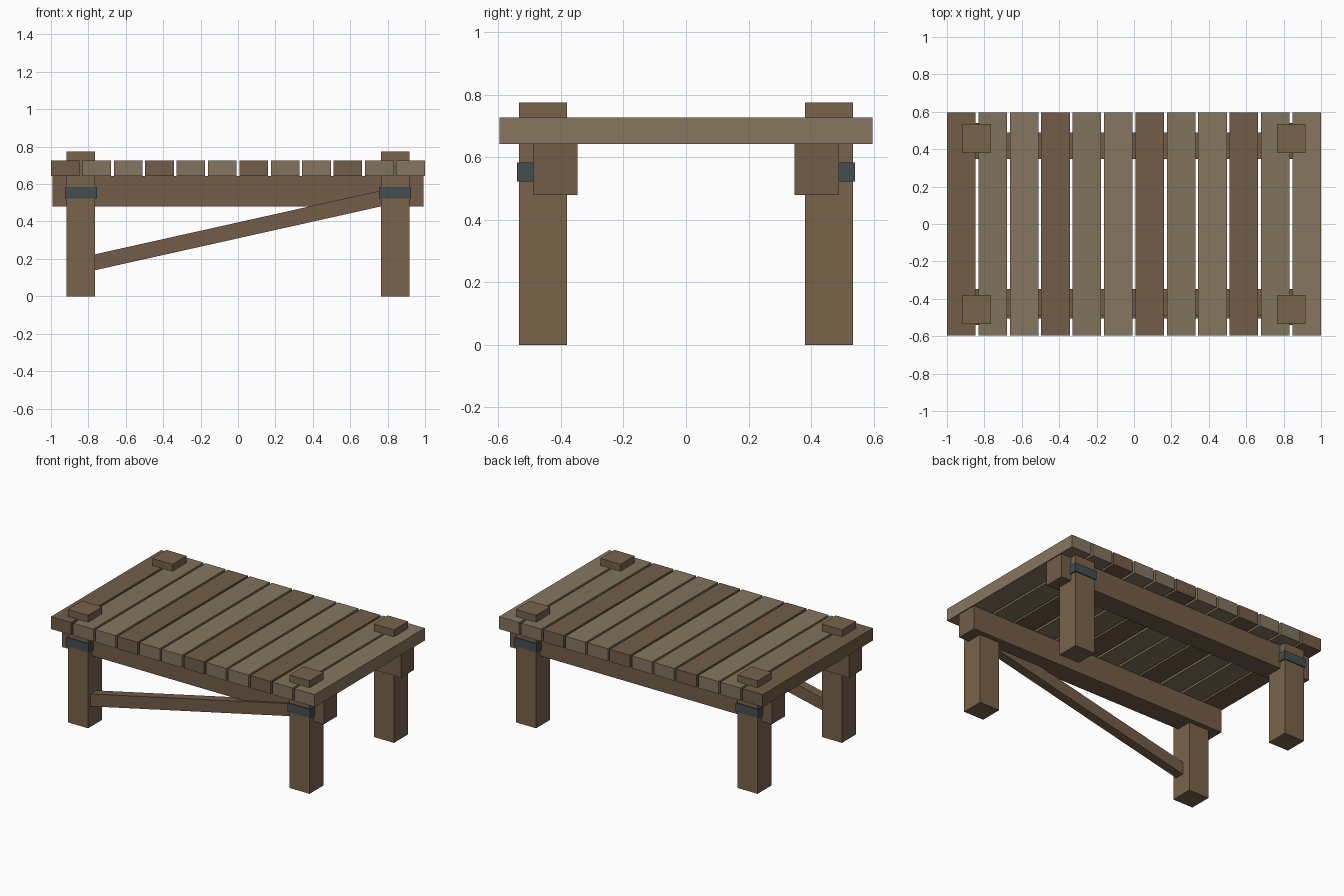
import bpy, bmesh
from math import atan2

if "Cube" in bpy.data.objects:
    bpy.data.objects.remove(bpy.data.objects["Cube"])


def material(name, rgb):
    m = bpy.data.materials.new(name)
    m.diffuse_color = (*rgb, 1)
    m.use_nodes = True
    m.node_tree.nodes["Principled BSDF"].inputs["Base Color"].default_value = m.diffuse_color
    return m


dark = material("dark_wood", (0.17, 0.11, 0.065))
grey = material("grey_wood", (0.22, 0.17, 0.11))
pale = material("pale_wood", (0.24, 0.18, 0.115))
post_wood = material("post_wood", (0.19, 0.125, 0.07))
iron = material("iron", (0.06, 0.075, 0.08))


def prism(name, profile, y0, y1, mat):
    """Extrude an x-z profile from y0 to y1."""
    bm = bmesh.new()
    face = bm.faces.new([bm.verts.new((x, y0, z)) for x, z in profile])
    ext = bmesh.ops.extrude_face_region(bm, geom=[face])
    verts = [v for v in ext["geom"] if isinstance(v, bmesh.types.BMVert)]
    bmesh.ops.translate(bm, verts=verts, vec=(0, y1 - y0, 0))
    bmesh.ops.recalc_face_normals(bm, faces=bm.faces)
    mesh = bpy.data.meshes.new(name)
    bm.to_mesh(mesh)
    bm.free()
    mesh.materials.append(mat)
    obj = bpy.data.objects.new(name, mesh)
    bpy.context.collection.objects.link(obj)
    return obj


def box(name, x, y, z, mat):
    return prism(name, [(x[0], z[0]), (x[1], z[0]), (x[1], z[1]), (x[0], z[1])],
                 y[0], y[1], mat)


def span(centre, size):
    return centre - size / 2, centre + size / 2


# Deck planks
count, width = 12, 0.153
pitch = (2 - width) / (count - 1)
for i in range(count):
    box(f"plank_{i + 1}", span(-1 + width / 2 + i * pitch, width), (-0.597, 0.597),
        (0.642, 0.727), (dark, grey, pale)[i % 3])

for sy, side in ((-1, "front"), (1, "back")):
    # Long beams under the deck
    box(f"{side}_beam", (-0.993, 0.993), span(sy * 0.418, 0.142), (0.48, 0.642), dark)
    for sx, end in ((-1, "left"), (1, "right")):
        # Posts poking through the deck, with iron straps on the outside
        box(f"{side}_{end}_post", span(sx * 0.84, 0.153), span(sy * 0.457, 0.153),
            (0, 0.775), post_wood)
        box(f"{side}_{end}_strap", span(sx * 0.84, 0.17), span(sy * 0.51, 0.06),
            (0.523, 0.583), iron)

# Sloping brace between the front posts
prism("front_brace", [(-0.78, 0.136), (0.78, 0.484), (0.78, 0.569), (-0.78, 0.221)],
      -0.505, -0.442, dark)
